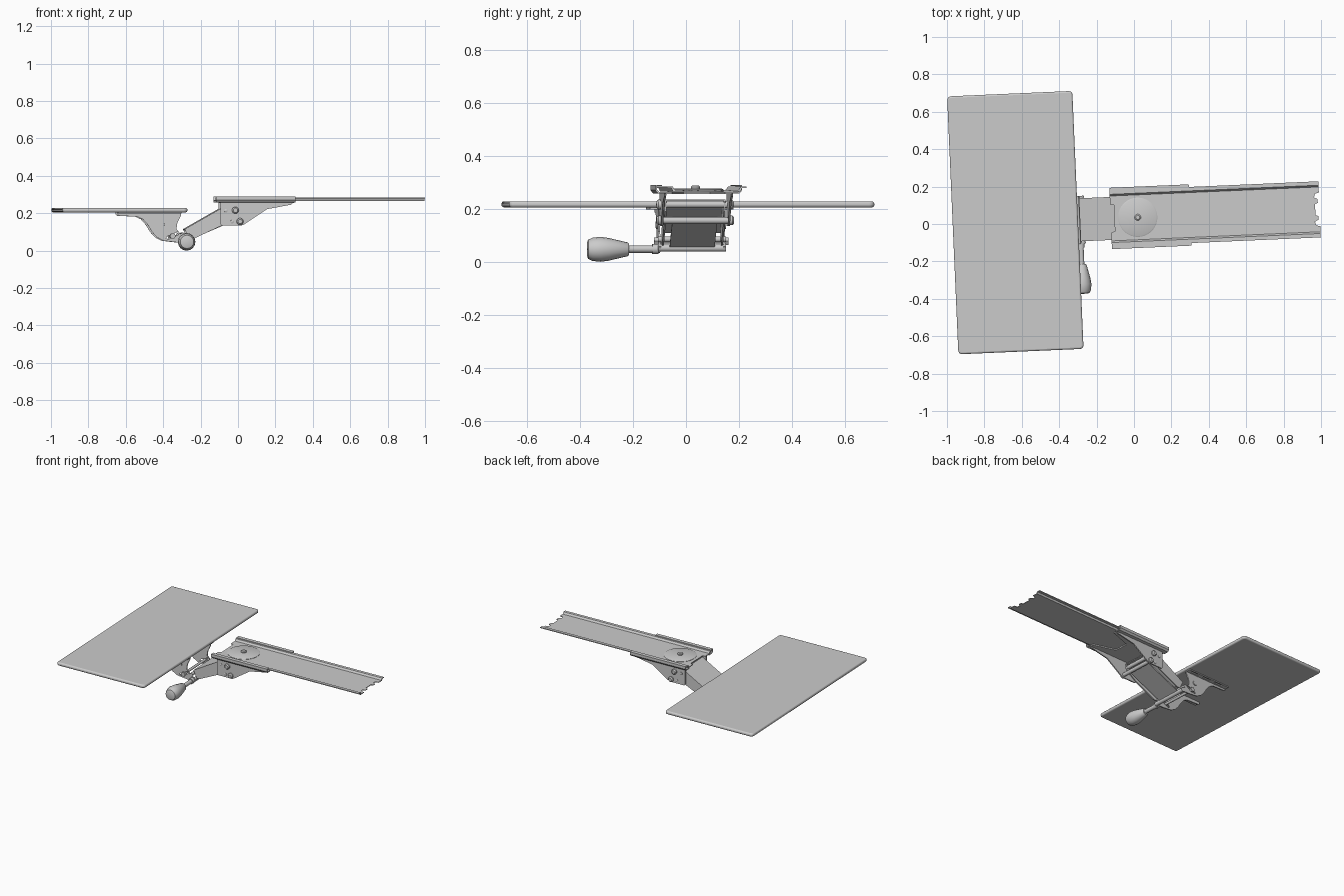
import bpy, bmesh, math
from mathutils import Matrix, Vector

if "Cube" in bpy.data.objects:
    bpy.data.objects.remove(bpy.data.objects["Cube"])

# whole assembly is swung slightly about z
PLACE = Matrix.Translation((0, 0.035, 0)) @ Matrix.Rotation(math.radians(2.5), 4, 'Z')


def finish(name, bm, bevel=0, segs=2, smooth=False):
    bmesh.ops.recalc_face_normals(bm, faces=bm.faces)
    me = bpy.data.meshes.new(name)
    bm.to_mesh(me)
    bm.free()
    ob = bpy.data.objects.new(name, me)
    bpy.context.collection.objects.link(ob)
    ob.matrix_world = PLACE
    if bevel:
        m = ob.modifiers.new("bevel", 'BEVEL')
        m.width, m.segments = bevel, segs
        m.limit_method = 'ANGLE'
    if smooth:
        bpy.ops.object.select_all(action='DESELECT')
        ob.select_set(True)
        bpy.context.view_layer.objects.active = ob
        bpy.ops.object.shade_smooth_by_angle(angle=math.radians(35))
    return ob


def prism(name, pts, axis, a, b, **kw):
    """Extrude a 2D outline along an axis between a and b."""
    place = {'x': lambda p, t: (t, p[0], p[1]),
             'y': lambda p, t: (p[0], t, p[1]),
             'z': lambda p, t: (p[0], p[1], t)}[axis]
    bm = bmesh.new()
    f = bm.faces.new([bm.verts.new(place(p, a)) for p in pts])
    r = bmesh.ops.extrude_face_region(bm, geom=[f])
    d = Vector(place((0, 0), b - a))
    bmesh.ops.translate(bm, vec=d, verts=[v for v in r['geom'] if isinstance(v, bmesh.types.BMVert)])
    return finish(name, bm, **kw)


def box(name, x0, x1, y0, y1, z0, z1, **kw):
    return prism(name, [(x0, y0), (x1, y0), (x1, y1), (x0, y1)], 'z', z0, z1, **kw)


def lathe(name, prof, x, z, n=24, axis='y', y=0):
    """Closed turned solid: prof is (position along axis, radius)."""
    bm = bmesh.new()
    rings = []
    for t, r in prof:
        ring = []
        for i in range(n):
            c, s = r * math.cos(i * math.tau / n), r * math.sin(i * math.tau / n)
            ring.append(bm.verts.new((x + c, t, z + s) if axis == 'y' else (x + c, y + s, t)))
        rings.append(ring)
    for p, q in zip(rings, rings[1:]):
        for i in range(n):
            bm.faces.new((p[i], p[(i + 1) % n], q[(i + 1) % n], q[i]))
    bm.faces.new(rings[0])
    bm.faces.new(rings[-1])
    return finish(name, bm, smooth=True)


def rod(name, x, z, y0, y1, r, n=20):
    return lathe(name, [(y0, r), (y1, r)], x, z, n)


def rounded_rect(x0, x1, y0, y1, r, n=5):
    out = []
    for k, (cx, cy) in enumerate([(x1 - r, y1 - r), (x0 + r, y1 - r), (x0 + r, y0 + r), (x1 - r, y0 + r)]):
        for i in range(n + 1):
            a = (k + i / n) * math.pi / 2
            out.append((cx + r * math.cos(a), cy + r * math.sin(a)))
    return out


def cut(ob, cutter):
    cutter.hide_render = True
    cutter.hide_viewport = True
    m = ob.modifiers.new("cut", 'BOOLEAN')
    m.object, m.solver = cutter, 'EXACT'


# keyboard board
prism("board", rounded_rect(-0.97, -0.30, -0.69, 0.69, 0.02), 'z', 0.205, 0.228, bevel=0.009, segs=3, smooth=True)

# slide track floor with notched ends
half = [(0.993, 0.125), (0.993, 0.09), (0.972, 0.085), (0.966, 0.065), (0.985, 0.055), (0.985, 0.035), (0.97, 0.03)]
back = [(-0.105, 0.03), (-0.105, 0.07), (-0.125, 0.075), (-0.125, 0.125)]
right = half + [(x, -y) for x, y in reversed(half)]
left = [(x, -y) for x, y in reversed(back)] + back
prism("track_floor", right + left, 'z', 0.266, 0.271)

for s, side in ((1, "left"), (-1, "right")):
    # raised track flange
    prism(f"track_flange_{side}", [(s * y, z) for y, z in
          [(0.12, 0.266), (0.128, 0.266), (0.133, 0.278), (0.150, 0.278), (0.150, 0.284), (0.129, 0.284), (0.12, 0.271)]],
          'x', -0.125, 0.993)
    # carriage wing hooked round the flange
    prism(f"carriage_wing_{side}", [(s * y, z) for y, z in
          [(0.118, 0.258), (0.154, 0.258), (0.164, 0.270), (0.164, 0.289), (0.138, 0.289), (0.138, 0.285),
           (0.158, 0.285), (0.158, 0.272), (0.150, 0.264), (0.118, 0.264)]], 'x', -0.125, 0.30)
    # upper bracket side plate
    prism(f"upper_bracket_{side}", [(-0.10, 0.262), (-0.10, 0.142), (-0.093, 0.135), (0.015, 0.135), (0.03, 0.142),
          (0.15, 0.222), (0.28, 0.246), (0.295, 0.262)], 'y', s * 0.122, s * 0.130)
    # arm side cheek
    prism(f"arm_cheek_{side}", [(-0.29, 0.115), (-0.265, 0.062), (-0.24, 0.065), (-0.09, 0.135), (-0.01, 0.19),
          (0.0, 0.235), (-0.08, 0.235)], 'y', s * 0.108, s * 0.115)
    # lower bracket side plate with curved tail and slot
    plate = prism(f"lower_bracket_{side}", [(-0.65, 0.205), (-0.65, 0.193), (-0.64, 0.186), (-0.545, 0.182),
          (-0.515, 0.168), (-0.49, 0.14), (-0.465, 0.10), (-0.44, 0.072), (-0.405, 0.053), (-0.33, 0.044),
          (-0.27, 0.044), (-0.262, 0.058), (-0.30, 0.075), (-0.335, 0.115), (-0.33, 0.15), (-0.31, 0.19), (-0.31, 0.205)],
          'y', s * 0.118, s * 0.126)
    slot = prism(f"slot_cutter_{side}", [(-0.39, 0.066), (-0.38, 0.060), (-0.325, 0.085), (-0.32, 0.095),
          (-0.33, 0.10), (-0.385, 0.076)], 'y', s * 0.10, s * 0.15)
    cut(plate, slot)
    # mounting flange with slots under the board
    y0, y1 = sorted((s * 0.12, s * 0.158))
    flange = box(f"mount_flange_{side}", -0.65, -0.31, y0, y1, 0.198, 0.205)
    for i in range(3):
        x = -0.60 + i * 0.10
        cut(flange, box(f"flange_cutter_{side}_{i}", x, x + 0.06, s * 0.145 - 0.006, s * 0.145 + 0.006, 0.19, 0.2045))
    # bolt heads on the upper bracket
    for i, (x, z, r, h) in enumerate([(-0.02, 0.216, 0.018, 0.016), (0.005, 0.156, 0.018, 0.016),
                                      (-0.07, 0.214, 0.009, 0.005), (-0.037, 0.155, 0.009, 0.005)]):
        lathe(f"bolt_{side}_{i}", [(s * 0.128, r), (s * (0.13 + h * .6), r), (s * (0.13 + h), r * 0.65)], x, z)
    rod(f"lower_bolt_{side}", -0.385, 0.14, s * 0.124, s * 0.132, 0.016)

# carriage plate between bracket sides
prism("carriage_plate", [(-0.10, -0.124), (0.295, -0.124), (0.295, -0.10), (0.14, -0.05), (0.14, 0.05), (0.295, 0.10),
      (0.295, 0.124), (-0.10, 0.124)], 'z', 0.255, 0.263)

# swivel disc, bolt and spacers on top of the carriage
lathe("swivel_disc", [(0.263, 0.105), (0.273, 0.105), (0.276, 0.099)], 0.02, 0, 48, 'z')
lathe("swivel_bolt", [(0.27, 0.017), (0.283, 0.017), (0.288, 0.011)], 0.02, 0, 20, 'z')

# arm cover and lower link plate
prism("arm_cover", [(-0.29, 0.115), (-0.08, 0.235), (0.0, 0.235), (0.0, 0.229), (-0.078, 0.229), (-0.287, 0.109)],
      'y', -0.112, 0.112)
prism("lower_link", [(-0.27, 0.062), (-0.02, 0.17), (-0.016, 0.163), (-0.267, 0.055)], 'y', -0.085, 0.085)

# pivot rods
for nm, x, z, r in [("upper_pivot", -0.02, 0.216, 0.013), ("lower_pivot", 0.005, 0.156, 0.013),
                    ("arm_pivot", -0.30, 0.085, 0.011), ("clamp_rod", -0.355, 0.078, 0.009),
                    ("spreader_tube", -0.28, 0.052, 0.014)]:
    rod(nm, x, z, -0.128, 0.128, r)
for s, side in ((1, "left"), (-1, "right")):
    rod(f"clamp_nut_{side}", -0.355, 0.078, s * 0.126, s * 0.140, 0.016, 6)

# tension handle
rod("handle_shaft", -0.29, 0.048, -0.25, -0.12, 0.014)
lathe("handle_collar", [(-0.15, 0.019), (-0.126, 0.019)], -0.29, 0.048)
lathe("handle_knob", [(-0.238, 0.022), (-0.243, 0.026), (-0.315, 0.043), (-0.345, 0.047), (-0.375, 0.044),
      (-0.392, 0.036), (-0.396, 0.025)], -0.29, 0.047, 16)
